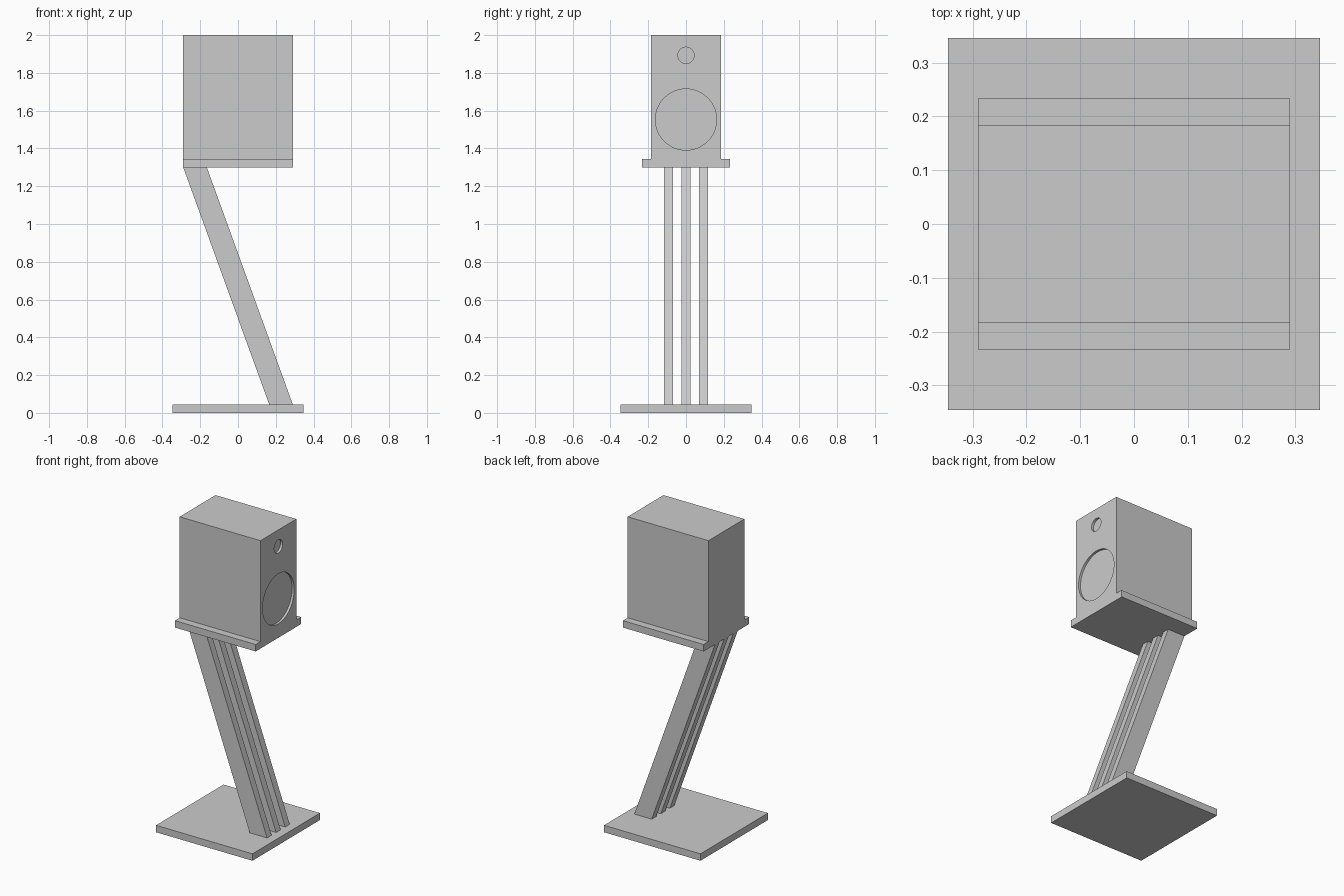
import bpy
import math

cube = bpy.data.objects.get("Cube")
if cube:
    bpy.data.objects.remove(cube, do_unlink=True)

grey = bpy.data.materials.new("plain_grey")
grey.use_nodes = True
grey.diffuse_color = (0.6, 0.6, 0.6, 1)
grey.node_tree.nodes["Principled BSDF"].inputs["Base Color"].default_value = (0.6, 0.6, 0.6, 1)


def slab(name, bottom_x, top_x, y_range, z_range):
    """Four-sided prism whose bottom and top may be shifted along x."""
    verts = [(x, y, z)
             for xs, z in zip((bottom_x, top_x), z_range)
             for x, y in ((xs[0], y_range[0]), (xs[1], y_range[0]),
                          (xs[1], y_range[1]), (xs[0], y_range[1]))]
    sides = [(i, (i + 1) % 4, (i + 1) % 4 + 4, i + 4) for i in range(4)]
    mesh = bpy.data.meshes.new(name)
    mesh.from_pydata(verts, [], [(3, 2, 1, 0), (4, 5, 6, 7)] + sides)
    mesh.materials.append(grey)
    obj = bpy.data.objects.new(name, mesh)
    bpy.context.collection.objects.link(obj)
    return obj


def box(name, half_x, half_y, z_range):
    span = (-half_x, half_x)
    return slab(name, span, span, (-half_y, half_y), z_range)


BASE_TOP, SHELF_BOTTOM, SHELF_TOP = 0.045, 1.30, 1.345
HALF_X = 0.29

# Stand: floor plate, three leaning legs and shelf
box("base_plate", 0.346, 0.346, (0, BASE_TOP))
for name, y in (("front_leg", -0.093), ("middle_leg", 0), ("back_leg", 0.093)):
    slab(name, (0.165, HALF_X), (-HALF_X, -0.165),
         (y - 0.023, y + 0.023), (BASE_TOP, SHELF_BOTTOM))
box("shelf", HALF_X, 0.233, (SHELF_BOTTOM, SHELF_TOP))

# Cabinet with two shallow round recesses for the drivers
cabinet = box("speaker_cabinet", HALF_X, 0.184, (SHELF_TOP, 2))
DEPTH = 0.015
for name, radius, z in (("woofer_cutter", 0.162, 1.553), ("tweeter_cutter", 0.043, 1.893)):
    bpy.ops.mesh.primitive_cylinder_add(
        vertices=48, radius=radius, depth=2 * DEPTH,
        location=(HALF_X, 0, z), rotation=(0, math.pi / 2, 0))
    cutter = bpy.context.object
    cutter.name = name
    cutter.hide_render = True
    cutter.data.materials.append(grey)
    cut = cabinet.modifiers.new(name, 'BOOLEAN')
    cut.operation = 'DIFFERENCE'
    cut.solver = 'EXACT'
    cut.object = cutter
    bpy.context.view_layer.objects.active = cabinet
    bpy.ops.object.modifier_apply(modifier=cut.name)
    bpy.data.objects.remove(cutter, do_unlink=True)

# Smooth recess walls, sharp rims
bpy.ops.object.select_all(action='DESELECT')
cabinet.select_set(True)
bpy.context.view_layer.objects.active = cabinet
bpy.ops.object.shade_smooth_by_angle(angle=math.radians(30))
